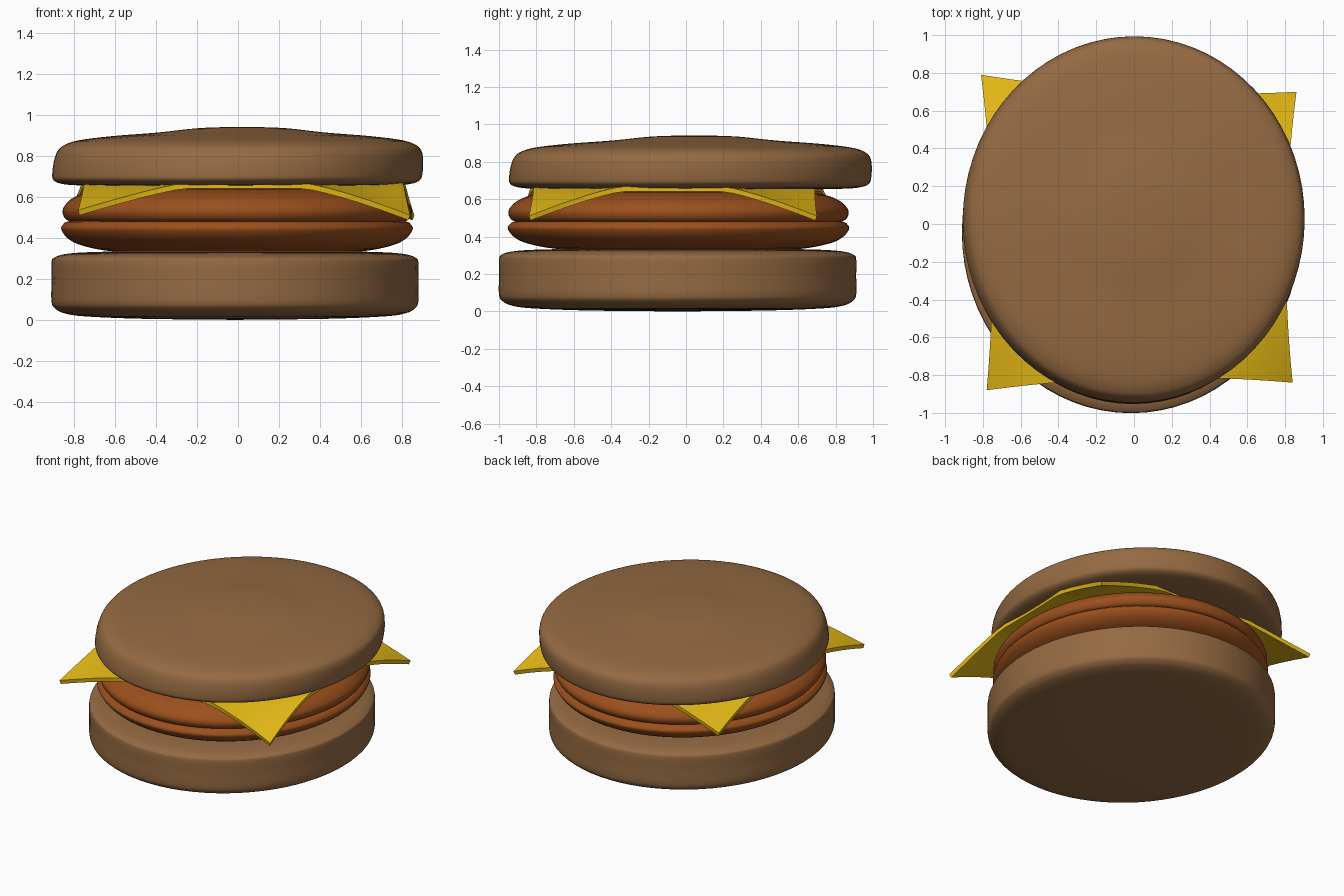
import bpy, bmesh, math
from mathutils import Vector

if "Cube" in bpy.data.objects:
    bpy.data.objects.remove(bpy.data.objects["Cube"])


def material(name, rgb):
    m = bpy.data.materials.new(name)
    m.diffuse_color = (*rgb, 1)
    m.use_nodes = True
    m.node_tree.nodes["Principled BSDF"].inputs["Base Color"].default_value = m.diffuse_color
    return m


BUN = material("bun_brown", (0.30, 0.145, 0.055))
MEAT = material("patty_brown", (0.33, 0.08, 0.012))
CHEESE = material("cheese_yellow", (0.80, 0.50, 0.008))


def finish(bm, name, mat):
    bmesh.ops.recalc_face_normals(bm, faces=bm.faces)
    me = bpy.data.meshes.new(name)
    bm.to_mesh(me)
    bm.free()
    ob = bpy.data.objects.new(name, me)
    bpy.context.collection.objects.link(ob)
    me.materials.append(mat)
    me.shade_smooth()
    return ob


def smooth_path(pts, steps=4):
    """Catmull-Rom curve through the profile points."""
    p = [Vector(q) for q in pts]
    p = [p[0]] + p + [p[-1]]
    out = []
    for i in range(1, len(p) - 2):
        a, b, c, d = p[i - 1:i + 3]
        for k in range(steps):
            t = k / steps
            out.append(0.5 * (2 * b + (c - a) * t + (2 * a - 5 * b + 4 * c - d) * t ** 2
                              + (3 * b - a - 3 * c + d) * t ** 3))
    return out + [p[-1]]


def lathe(name, profile, centre, radius, mat, lean=(0, 0), n=72):
    """Elliptical turned body; profile is (relative radius, z), bottom to top."""
    path = smooth_path(profile)
    zmid = (path[0].y + path[-1].y) / 2
    bm = bmesh.new()

    def vert(r, z, a):
        return bm.verts.new((centre[0] + radius[0] * r * math.cos(a) + lean[0] * (z - zmid),
                             centre[1] + radius[1] * r * math.sin(a) + lean[1] * (z - zmid), z))

    rings = [[vert(q.x, q.y, math.tau * i / n) for i in range(n)] for q in path[1:-1]]
    for lo, hi in zip(rings, rings[1:]):
        for i in range(n):
            bm.faces.new((lo[i], lo[(i + 1) % n], hi[(i + 1) % n], hi[i]))
    for ring, q in ((rings[0], path[0]), (rings[-1], path[-1])):
        tip = vert(0, q.y, 0)
        for i in range(n):
            bm.faces.new((ring[i], ring[(i + 1) % n], tip))
    return finish(bm, name, mat)


# Buns
lathe("bottom_bun", [(0, 0), (.5, .005), (.82, .017), (.93, .032), (.98, .055), (1, .09),
                     (1, .19), (1, .28), (.985, .303), (.93, .32), (.8, .33), (.5, .335), (0, .335)],
      (-.015, -.045), (.895, .955), BUN)
lathe("top_bun", [(0, .65), (.5, .65), (.85, .656), (.95, .665), (.99, .682), (1, .71), (.998, .77),
                  (.985, .82), (.955, .85), (.88, .875), (.7, .896), (.45, .914), (.25, .934),
                  (.1, .94), (0, .94)],
      (.005, .03), (.903, .968), BUN, lean=(.1, .1))

# Patties
lathe("lower_patty", [(0, .33), (.5, .33), (.72, .335), (.88, .362), (.96, .395), (1, .44),
                      (.99, .465), (.96, .48), (.85, .49), (.5, .49), (0, .49)],
      (-.005, -.04), (.857, .912), MEAT)
lathe("upper_patty", [(0, .475), (.5, .475), (.9, .475), (.965, .483), (.99, .5), (1, .53),
                      (.985, .56), (.94, .595), (.85, .625), (.7, .64), (.4, .645), (0, .645)],
      (-.003, -.04), (.853, .91), MEAT)

# Cheese slice: square sheet with drooping, flared corners
CORNERS = {(-1, -1): (-.78, -.88, .51), (1, -1): (.84, -.84, .485),
           (1, 1): (.86, .70, .485), (-1, 1): (-.81, .79, .53)}
N = 24
bm = bmesh.new()
grid = []
for j in range(N + 1):
    for i in range(N + 1):
        u, v = 2 * i / N - 1, 2 * j / N - 1
        x = y = zc = 0
        for (a, b), c in CORNERS.items():
            w = (1 + a * u) * (1 + b * v) / 4
            x, y, zc = x + w * c[0], y + w * c[1], zc + w * c[2]
        x -= .045 * u * (1 - v * v)
        y -= .045 * v * (1 - u * u)
        droop = max(0, (abs(u * v) - .35) / .65) ** 1.25
        grid.append(bm.verts.new((x, y, .668 - (.643 - zc) * droop)))
for j in range(N):
    for i in range(N):
        k = j * (N + 1) + i
        bm.faces.new((grid[k], grid[k + 1], grid[k + N + 2], grid[k + N + 1]))
cheese = finish(bm, "cheese_slice", CHEESE)
thick = cheese.modifiers.new("thickness", 'SOLIDIFY')
thick.thickness = .027
thick.offset = -1
bpy.context.view_layer.objects.active = cheese
cheese.select_set(True)
bpy.ops.object.modifier_apply(modifier="thickness")
bpy.ops.object.shade_smooth_by_angle(angle=math.radians(35))
